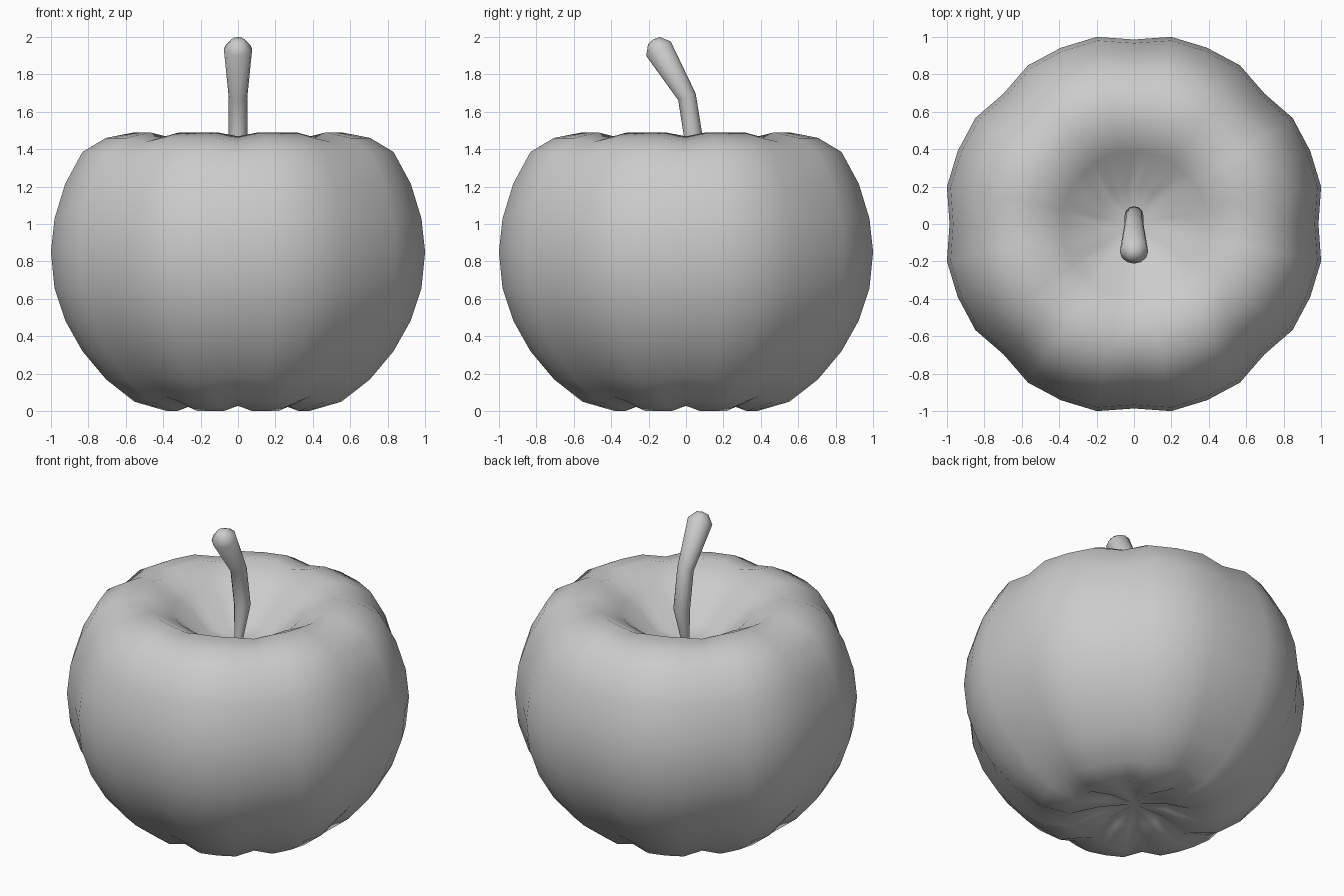
import bpy, bmesh, math
from mathutils import Vector

if "Cube" in bpy.data.objects:
    bpy.data.objects.remove(bpy.data.objects["Cube"])

grey = bpy.data.materials.new("plain grey")
grey.diffuse_color = (0.6, 0.6, 0.6, 1)
grey.use_nodes = True
grey.node_tree.nodes["Principled BSDF"].inputs["Base Color"].default_value = grey.diffuse_color


def skin(name, rings, start, end):
    """Bridge equal rings of points, closing both ends with a fan to a pole."""
    bm = bmesh.new()
    loops = [[bm.verts.new(p) for p in ring] for ring in rings]
    a, b = bm.verts.new(start), bm.verts.new(end)
    n = len(loops[0])
    for i in range(n):
        j = (i + 1) % n
        bm.faces.new((a, loops[0][j], loops[0][i]))
        bm.faces.new((b, loops[-1][i], loops[-1][j]))
        for lo, hi in zip(loops, loops[1:]):
            bm.faces.new((lo[i], lo[j], hi[j], hi[i]))
    bmesh.ops.recalc_face_normals(bm, faces=bm.faces[:])
    for f in bm.faces:
        f.smooth = True
    me = bpy.data.meshes.new(name)
    bm.to_mesh(me)
    bm.free()
    me.materials.append(grey)
    ob = bpy.data.objects.new(name, me)
    bpy.context.collection.objects.link(ob)
    return ob


# Apple body: lathe profile (radius, height) with eight shallow creases
profile = [(.2, .06), (.39, 0), (.565, .05), (.72, .17), (.848, .32), (.94, .48),
           (1.0, .655), (1.02, .85), (1.0, 1.03), (.942, 1.215), (.848, 1.385),
           (.72, 1.46), (.565, 1.49), (.39, 1.40), (.2, 1.23)]
SEG, MID = 32, 0.85
body = []
for r, z in profile:
    ring = []
    for i in range(SEG):
        a = 2 * math.pi * i / SEG
        k = 0.967 if i % 4 == 0 else 1.0
        ring.append((r * k * math.cos(a), r * k * math.sin(a), MID + (z - MID) * k))
    body.append(ring)
skin("apple_body", body, (0, 0, .09), (0, 0, 1.2))

# Stem: bent tube in the yz plane (y, z, radius), widening to a rounded tip
path = [(0.0, 1.15, .02), (.01, 1.23, .027), (.045, 1.43, .05), (.005, 1.68, .05),
        (-.147, 1.937, .076), (-.172, 1.981, .036)]
stem = []
for i, (y, z, r) in enumerate(path):
    p, q = path[max(i - 1, 0)], path[min(i + 1, len(path) - 1)]
    if i >= 4:
        p, q = path[3], path[4]
    t = Vector((0, q[0] - p[0], q[1] - p[1])).normalized()
    side, up = Vector((1, 0, 0)), t.cross(Vector((1, 0, 0)))
    c = Vector((0, y, z))
    stem.append([c + r * (math.cos(a) * side + math.sin(a) * up)
                 for a in (2 * math.pi * k / 12 for k in range(12))])
skin("stem", stem, (0, 0, 1.14), (0, -.175, 1.987))
